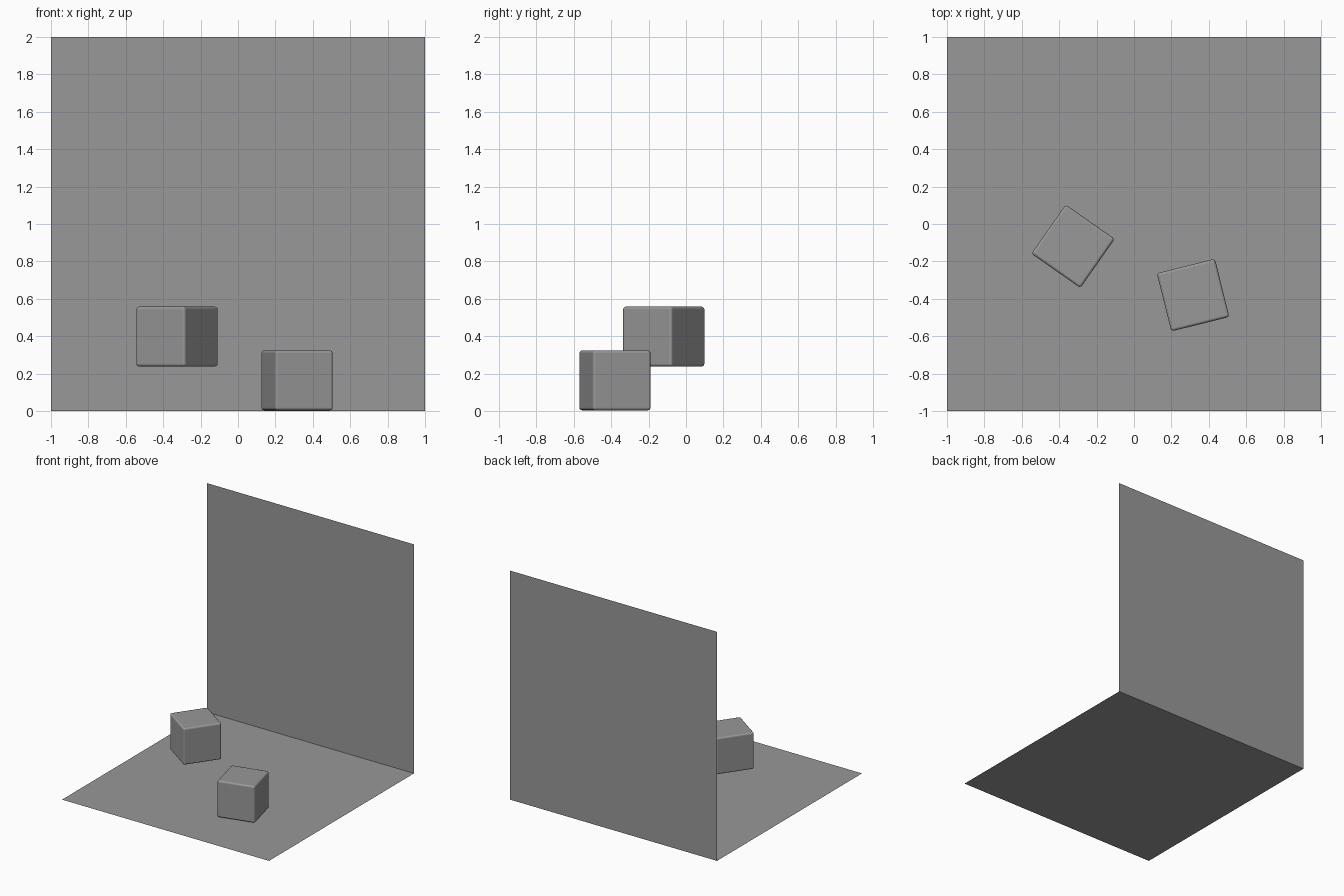
import bpy
from math import radians

if "Cube" in bpy.data.objects:
    bpy.data.objects.remove(bpy.data.objects["Cube"])

# Dark grey shared by every part
grey = bpy.data.materials.new("dark_grey")
grey.diffuse_color = (0.315, 0.315, 0.315, 1)
grey.use_nodes = True
grey.node_tree.nodes["Principled BSDF"].inputs["Base Color"].default_value = grey.diffuse_color


def plane(name, location, rotation=(0, 0, 0)):
    bpy.ops.mesh.primitive_plane_add(size=2, location=location, rotation=rotation)
    sheet = bpy.context.object
    sheet.name = name
    sheet.data.materials.append(grey)


def rounded_cube(name, location, angle, size=0.32, radius=0.015):
    bpy.ops.mesh.primitive_cube_add(size=size, location=location,
                                    rotation=(0, 0, radians(angle)))
    cube = bpy.context.object
    cube.name = name
    cube.data.materials.append(grey)
    bpy.ops.object.shade_smooth()
    bevel = cube.modifiers.new("rounded_edges", 'BEVEL')
    bevel.width = radius
    bevel.segments = 3
    bevel.harden_normals = True  # keeps the large faces flat


# Floor and back wall: single sheets meeting at the rear edge
plane("floor", (0, 0, 0))
plane("back_wall", (0, 1, 1), (radians(90), 0, 0))

# Floating cube on the left, resting cube on the right
rounded_cube("left_cube", (-0.326, -0.119, 0.398), -35)
rounded_cube("right_cube", (0.316, -0.38, 0.164), 14)
